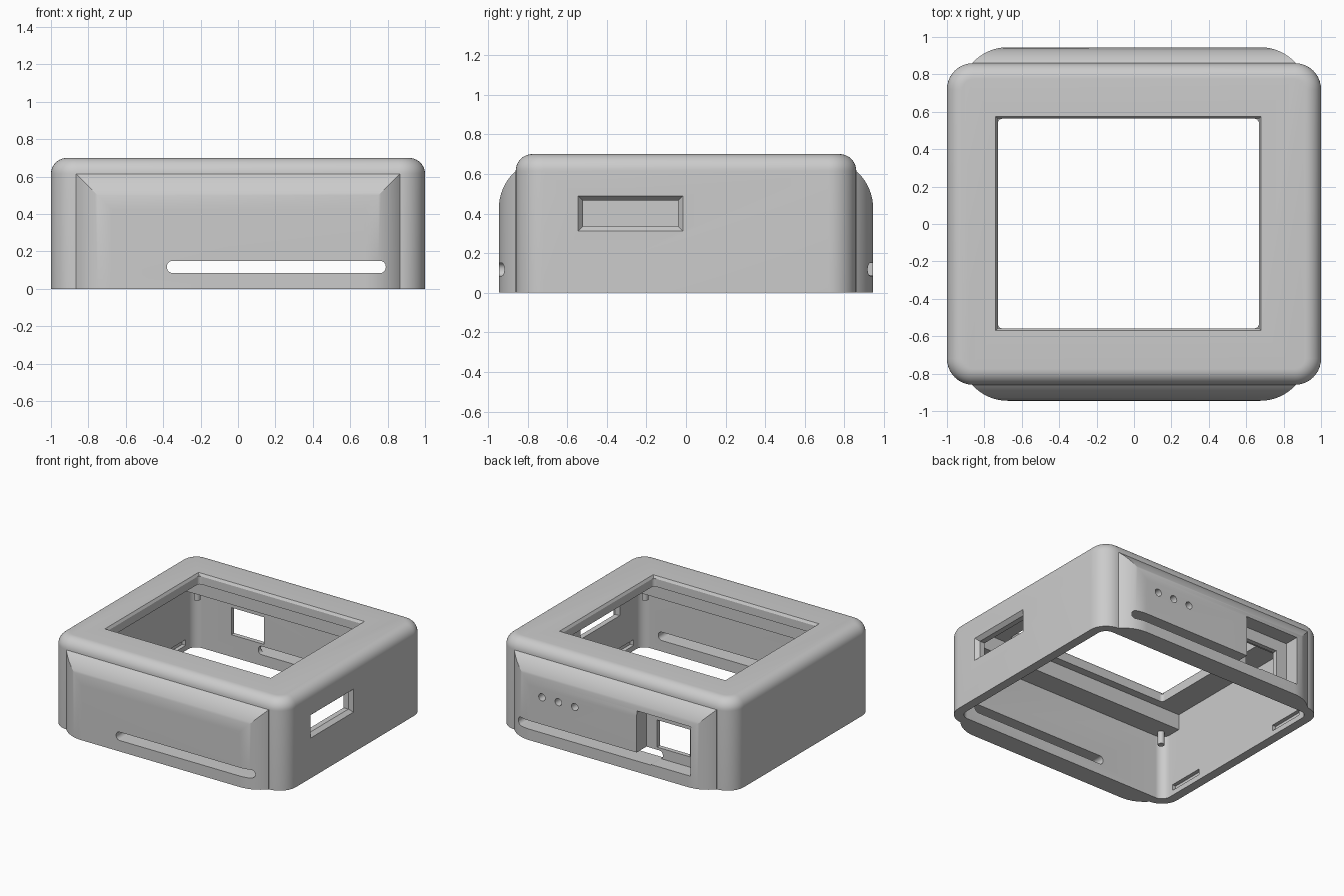
import bpy, bmesh, math
from mathutils import Vector

cube = bpy.data.objects.get("Cube")
if cube:
    bpy.data.objects.remove(cube, do_unlink=True)

grey = bpy.data.materials.new("plain_grey")
grey.use_nodes = True
colour = (0.6, 0.6, 0.6, 1)
grey.diffuse_color = colour
grey.node_tree.nodes["Principled BSDF"].inputs["Base Color"].default_value = colour


def finish(name, bm):
    bmesh.ops.recalc_face_normals(bm, faces=bm.faces)
    mesh = bpy.data.meshes.new(name)
    bm.to_mesh(mesh)
    bm.free()
    mesh.materials.append(grey)
    obj = bpy.data.objects.new(name, mesh)
    bpy.context.collection.objects.link(obj)
    return obj


def box(name, x, y, z, axis=None, radius=0, top_radius=0):
    """Box from ranges, with edges along one axis and the top rim rounded."""
    bm = bmesh.new()
    bmesh.ops.create_cube(bm, size=1)
    for v in bm.verts:
        v.co = Vector(r[0] if c < 0 else r[1] for c, r in zip(v.co, (x, y, z)))
    if radius:
        edges = [e for e in bm.edges
                 if abs((e.verts[0].co - e.verts[1].co).normalized()[axis]) > 0.9]
        bmesh.ops.bevel(bm, geom=edges, offset=radius, segments=10,
                        profile=0.5, affect='EDGES')
    if top_radius:
        edges = [e for e in bm.edges if all(v.co.z > z[1] - 1e-5 for v in e.verts)]
        bmesh.ops.bevel(bm, geom=edges, offset=top_radius, segments=10,
                        profile=0.5, affect='EDGES')
    return finish(name, bm)


def prism(name, points, place, low, high):
    """Extrude a profile; place maps (u, v, depth) to a position."""
    bm = bmesh.new()
    rings = [[bm.verts.new(place(u, v, d)) for u, v in points] for d in (low, high)]
    bm.faces.new(rings[0])
    bm.faces.new(rings[1])
    for i in range(len(points)):
        j = (i + 1) % len(points)
        bm.faces.new((rings[0][i], rings[0][j], rings[1][j], rings[1][i]))
    return finish(name, bm)


def flare(name, axis, at, depth, u, v, grow):
    """Tapered cutter that widens outward along the axis."""
    bm = bmesh.new()
    bmesh.ops.create_cube(bm, size=1)
    for vert in bm.verts:
        c = vert.co.copy()
        others = [i for i in range(3) if i != axis]
        g = grow if c[axis] > 0 else 0
        vert.co[axis] = at if c[axis] > 0 else at - depth
        for i, r in zip(others, (u, v)):
            vert.co[i] = r[0] - g if c[i] < 0 else r[1] + g
    return finish(name, bm)


def cylinder(name, radius, length, centre, along_y=False):
    bm = bmesh.new()
    bmesh.ops.create_cone(bm, cap_ends=True, segments=24, radius1=radius,
                          radius2=radius, depth=length)
    for v in bm.verts:
        c = v.co.copy()
        v.co = Vector((c.x, c.z, c.y) if along_y else c) + Vector(centre)
    return finish(name, bm)


def combine(target, tool, operation='DIFFERENCE'):
    mod = target.modifiers.new("combine", 'BOOLEAN')
    mod.operation, mod.solver, mod.object = operation, 'EXACT', tool
    bpy.context.view_layer.objects.active = target
    bpy.ops.object.modifier_apply(modifier=mod.name)
    bpy.data.objects.remove(tool, do_unlink=True)


# Outer shell with rounded corners and rim
case = box("case", (-1, 1), (-0.86, 0.86), (0, 0.7), 2, 0.14, 0.085)

# Bulged panels: crossing of a plan profile and a side profile
R, FACE, ROOT, STEPS = 0.255, 0.945, 0.8, 14
sweep = math.acos(1 - (FACE - 0.86) / R)
arc = [(R * math.sin(sweep * i / STEPS), FACE - R + R * math.cos(sweep * i / STEPS))
       for i in range(STEPS + 1)]
plan = ([(0.675 + a, b) for a, b in arc] + [(0.865, ROOT), (-0.865, ROOT)]
        + [(-0.675 - a, b) for a, b in reversed(arc)])
side = [(0, FACE)] + [(0.425 + a, b) for a, b in arc] + [(0.615, ROOT), (0, ROOT)]
for s, name in ((-1, "front_panel"), (1, "back_panel")):
    panel = prism(name, plan, lambda u, v, d: (u, s * v, d), 0, 0.65)
    cut = prism("side_form", side, lambda u, v, d: (d, s * v, u), -1, 1)
    combine(panel, cut, 'INTERSECT')
    combine(case, panel, 'UNION')

# Hollow interior, leaving a ledge along the front and back under the top
combine(case, box("cavity", (-0.93, 0.93), (-0.79, 0.79), (-0.1, 0.5), 2, 0.07))
combine(case, box("upper_cavity", (-0.93, 0.93), (-0.62, 0.62), (0.4, 0.62)))

# Top opening with a softened edge
ox, oy = (-0.728, 0.668), (-0.558, 0.563)
combine(case, box("top_opening", ox, oy, (0.5, 0.8), 2, 0.025))
combine(case, flare("top_flare", 2, 0.701, 0.02, ox, oy, 0.012))

# Side window with flared border
wy, wz = (-0.52, -0.04), (0.335, 0.465)
combine(case, box("side_window", (0.85, 1.1), wy, wz))
combine(case, flare("window_flare", 0, 1.001, 0.03, wy, wz, 0.025))

# Long vents, connector recess and its through hole
for s in (-1, 1):
    ys = sorted((s * 0.7, s * 1.1))
    combine(case, box("vent", (-0.38, 0.79), ys, (0.085, 0.15), 1, 0.03))
combine(case, box("connector_recess", (-0.7, -0.24), (0.825, 1.1), (0.09, 0.47)))
combine(case, box("connector_hole", (-0.61, -0.33), (0.7, 0.9), (0.17, 0.38)))

# Three round indicator holes at the back
for x in (0.29, 0.43, 0.57):
    combine(case, cylinder("indicator_hole", 0.028, 0.2, (x, 0.94, 0.36), True))

# Snap notches low on the inner side walls
for sx in (-1, 1):
    for sy in (-1, 1):
        xs = sorted((sx * 0.9, sx * 0.96))
        ys = sorted((sy * 0.4, sy * 0.69))
        combine(case, box("notch", xs, ys, (0.04, 0.085)))

# Locating posts under the ledges
parts = [case]
for sx, xname in ((-1, "right"), (1, "left")):
    for sy, yname in ((-1, "front"), (1, "back")):
        parts.append(cylinder(f"{yname}_{xname}_post", 0.024, 0.11,
                              (sx * 0.86, sy * 0.73, 0.455)))

bpy.ops.object.select_all(action='DESELECT')
for obj in parts:
    obj.select_set(True)
bpy.context.view_layer.objects.active = case
bpy.ops.object.shade_smooth_by_angle(angle=math.radians(25))
